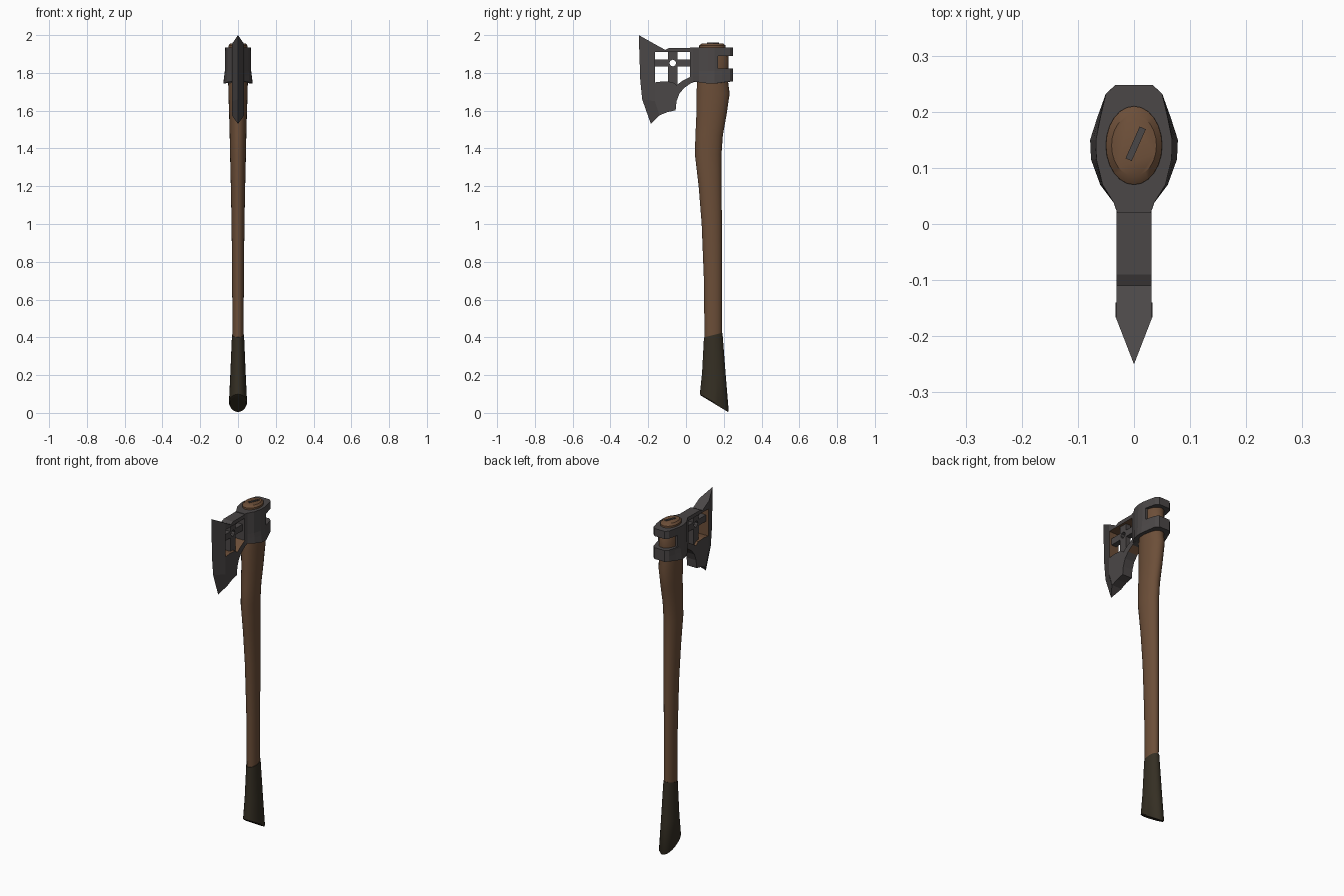
import bpy, bmesh, math
from mathutils import Vector

cube = bpy.data.objects.get("Cube")
if cube:
    bpy.data.objects.remove(cube, do_unlink=True)


def material(name, rgb):
    m = bpy.data.materials.new(name)
    m.use_nodes = True
    m.diffuse_color = (*rgb, 1)
    m.node_tree.nodes["Principled BSDF"].inputs["Base Color"].default_value = (*rgb, 1)
    return m


METAL = material("dark iron", (0.07, 0.063, 0.063))
WOOD = material("brown wood", (0.15, 0.077, 0.04))
GRIP = material("dark grip", (0.035, 0.028, 0.017))


def make(name, bm, mats, smooth=False):
    bmesh.ops.recalc_face_normals(bm, faces=bm.faces)
    mesh = bpy.data.meshes.new(name)
    bm.to_mesh(mesh)
    bm.free()
    for m in mats:
        mesh.materials.append(m)
    obj = bpy.data.objects.new(name, mesh)
    bpy.context.collection.objects.link(obj)
    if smooth:
        bpy.ops.object.select_all(action="DESELECT")
        obj.select_set(True)
        bpy.context.view_layer.objects.active = obj
        bpy.ops.object.shade_smooth_by_angle(angle=math.radians(40))
    return obj


def loft(name, rings, mats, smooth=False):
    """Skin a list of equal-length point rings and cap both ends."""
    bm = bmesh.new()
    rows = [[bm.verts.new(p) for p in ring] for ring in rings]
    n = len(rows[0])
    for a, b in zip(rows, rows[1:]):
        for i in range(n):
            j = (i + 1) % n
            bm.faces.new((a[i], a[j], b[j], b[i]))
    bm.faces.new(rows[0])
    bm.faces.new(rows[-1])
    return make(name, bm, mats, smooth)


def prism(name, outline, half, mats):
    """Side outline in (y, z), thickened along x."""
    return loft(name, [[(x, y, z) for y, z in outline] for x in (-half, half)], mats)


def box(name, y0, y1, z0, z1, half, mats):
    return prism(name, [(y0, z0), (y1, z0), (y1, z1), (y0, z1)], half, mats)


def cut(obj, cutter):
    """Subtract the cutter, bake the result and drop the cutter."""
    mod = obj.modifiers.new("cut", "BOOLEAN")
    mod.operation, mod.object, mod.solver = "DIFFERENCE", cutter, "EXACT"
    cutter.hide_render = True
    dg = bpy.context.evaluated_depsgraph_get()
    mesh = bpy.data.meshes.new_from_object(obj.evaluated_get(dg))
    obj.modifiers.clear()
    obj.data = mesh
    bpy.data.objects.remove(cutter, do_unlink=True)


def oval(z, front, back, half, tilt=0.0, n=24):
    mid, r = (front + back) / 2, (back - front) / 2
    ring = []
    for i in range(n):
        a = 2 * math.pi * i / n
        s = math.sin(a)
        ring.append((half * math.cos(a), mid + r * s, z + tilt * s))
    return ring


# Wooden handle: height, front, back, half width, tilt
loft("handle", [oval(*s) for s in (
    (0.38, 0.098, 0.19, 0.029), (0.7, 0.095, 0.19, 0.031),
    (1.0, 0.083, 0.19, 0.034), (1.2, 0.067, 0.188, 0.038),
    (1.37, 0.047, 0.188, 0.042), (1.47, 0.05, 0.195, 0.044),
    (1.58, 0.055, 0.215, 0.047), (1.69, 0.055, 0.231, 0.051),
    (1.76, 0.06, 0.222, 0.052), (1.82, 0.065, 0.225, 0.052),
    (1.89, 0.065, 0.225, 0.052), (1.91, 0.07, 0.21, 0.051),
    (1.945, 0.07, 0.21, 0.05), (1.956, 0.085, 0.195, 0.04))], [WOOD], True)

# Dark grip flaring to a slanted foot
loft("grip", [oval(*s) for s in (
    (0.048, 0.08, 0.222, 0.043, -0.043), (0.056, 0.073, 0.226, 0.048, -0.043),
    (0.2, 0.085, 0.211, 0.041, -0.01), (0.412, 0.095, 0.193, 0.032, 0.012))],
    [GRIP], True)

# Wedge set in the top of the handle
bm = bmesh.new()
bmesh.ops.create_cube(bm, size=1)
bmesh.ops.scale(bm, vec=(0.012, 0.062, 0.02), verts=bm.verts)
wedge = make("wedge", bm, [METAL])
wedge.location = (0.003, 0.143, 1.95)
wedge.rotation_euler.z = math.radians(-24)

# Socket around the handle, flared at its lower lip
half = [(0.03, 0.02), (0.036, 0.038), (0.056, 0.07), (0.067, 0.115), (0.068, 0.15),
        (0.06, 0.19), (0.05, 0.232), (0.033, 0.248)]
outline = half + [(-x, y) for x, y in reversed(half)]
rings = []
for z, flare, dip in ((1.755, 0.012, 0.014), (1.785, 0.006, 0), (1.81, 0.002, 0), (1.935, 0, 0)):
    ring = []
    for x, y in outline:
        side = max(0, 1 - abs(y - 0.135) / 0.1)
        ring.append((x + math.copysign(flare * side, x), y, z - dip * side))
    rings.append(ring)
socket = loft("socket", rings, [METAL])
cut(socket, box("notch_cutter", 0.17, 0.4, 1.822, 1.89, 0.2, [METAL]))

# Blade body with an open window
body = prism("blade_body", [
    (-0.165, 1.952), (-0.11, 1.922), (-0.09, 1.932), (0.06, 1.932), (0.06, 1.757),
    (0.025, 1.745), (-0.01, 1.72), (-0.035, 1.69), (-0.05, 1.65), (-0.055, 1.602),
    (-0.1, 1.592), (-0.14, 1.575), (-0.165, 1.65)], 0.031, [METAL, WOOD])
cut(body, prism("window_cutter", [
    (-0.164, 1.91), (0.024, 1.91), (0.024, 1.78), (-0.02, 1.757),
    (-0.05, 1.735), (-0.07, 1.752), (-0.12, 1.755), (-0.164, 1.75)], 0.2, [METAL]))
for f in body.data.polygons:
    c = f.center
    inside = -0.1645 < c.y < 0.03 and 1.73 < c.z < 1.915
    f.material_index = int(inside and abs(f.normal.x) < 0.5)

# Cross-shaped brace in the window with a hole at its centre
cy, cz, v, h = -0.07, 1.852, 0.024, 0.019
brace = prism("window_brace", [
    (cy - v, 1.74), (cy + v, 1.73), (cy + v, cz - h), (0.03, cz - h), (0.03, cz + h),
    (cy + v, cz + h), (cy + v, 1.92), (cy - v, 1.92), (cy - v, cz + h),
    (-0.168, cz + h), (-0.168, cz - h), (cy - v, cz - h)], 0.016, [METAL])
cut(brace, prism("hole_cutter", [
    (cy + 0.018 * math.cos(i * math.pi / 4), cz + 0.018 * math.sin(i * math.pi / 4))
    for i in range(8)], 0.2, [METAL]))

# Cutting edge: a wedge running from the ridge to the sharp line
ridge = [(-0.165, 1.952), (-0.165, 1.76), (-0.165, 1.65), (-0.14, 1.575)]
sharp = [(-0.25, 2.0), (-0.242, 1.76), (-0.232, 1.66), (-0.186, 1.53)]
loft("cutting_edge", [
    [(-0.033, *r), (0, *s), (0.033, *r)] for r, s in zip(ridge, sharp)], [METAL])
